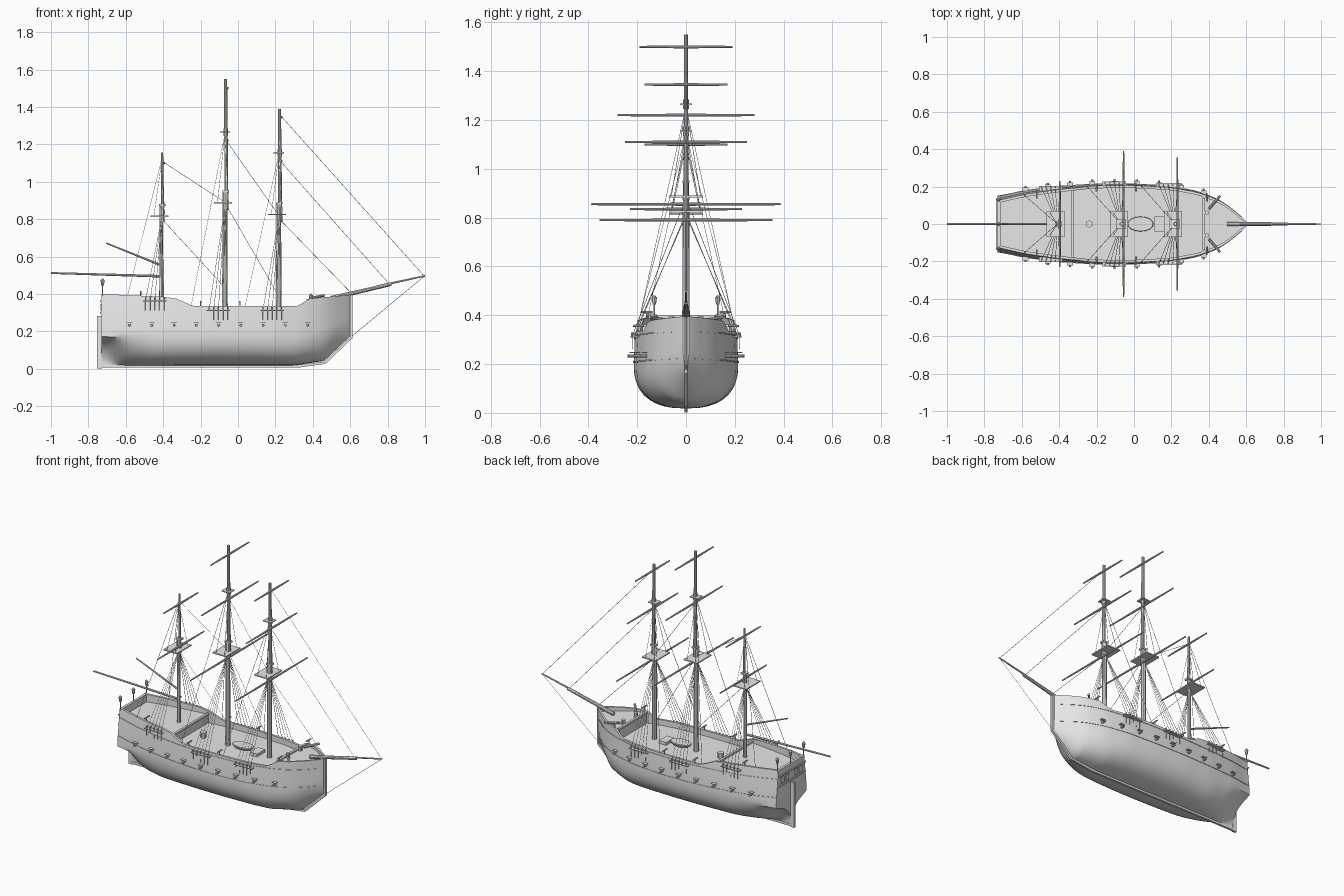
import bpy, bmesh, math
from mathutils import Vector

if "Cube" in bpy.data.objects:
    bpy.data.objects.remove(bpy.data.objects["Cube"])

GREY = (0.8, 0.8, 0.8, 1)
mat = bpy.data.materials.new("pale_grey")
mat.use_nodes = True
mat.diffuse_color = GREY
mat.node_tree.nodes["Principled BSDF"].inputs["Base Color"].default_value = GREY


def finish(name, bm, smooth=False):
    bmesh.ops.recalc_face_normals(bm, faces=bm.faces)
    me = bpy.data.meshes.new(name)
    bm.to_mesh(me)
    bm.free()
    me.materials.append(mat)
    ob = bpy.data.objects.new(name, me)
    bpy.context.collection.objects.link(ob)
    if smooth:
        bpy.ops.object.select_all(action="DESELECT")
        ob.select_set(True)
        bpy.context.view_layer.objects.active = ob
        bpy.ops.object.shade_smooth_by_angle(angle=math.radians(35))
    return ob


def add_rod(bm, a, b, r1, r2=None, sides=8):
    a, b = Vector(a), Vector(b)
    d = b - a
    new = bmesh.ops.create_cone(bm, cap_ends=True, segments=sides, radius1=r1,
                                radius2=r1 if r2 is None else r2, depth=d.length)["verts"]
    rot = d.to_track_quat("Z", "Y")
    for v in new:
        v.co = rot @ v.co + (a + b) / 2


def rod(name, a, b, r1, r2=None, sides=10):
    bm = bmesh.new()
    add_rod(bm, a, b, r1, r2, sides)
    return finish(name, bm, True)


def add_box(bm, c, s):
    for v in bmesh.ops.create_cube(bm, size=1)["verts"]:
        v.co = Vector((v.co[i] * s[i] + c[i] for i in range(3)))


def box(name, c, s):
    bm = bmesh.new()
    add_box(bm, c, s)
    return finish(name, bm)


def lerp(table, x):
    for (x0, a), (x1, b) in zip(table, table[1:]):
        if x <= x1:
            return a + (b - a) * max(0, (x - x0) / (x1 - x0))
    return table[-1][1]


def smooth(table, x):
    return sum(lerp(table, x + d) for d in (-0.03, 0, 0.03)) / 3


# Hull lines: half beam, keel line, rail line, bilge fullness, tumblehome
BEAM = [(-.73, .15), (-.6, .178), (-.4, .202), (-.2, .214), (0, .214), (.2, .202),
        (.35, .172), (.47, .122), (.56, .052), (.6, .012)]
KEEL = [(-.73, .018), (.3, .018), (.46, .042), (.6, .175)]
RAIL = [(-.73, .4), (-.4, .385), (-.33, .375), (-.24, .335), (.32, .335), (.38, .375), (.6, .395)]
FULL = [(-.73, .5), (-.66, .85), (-.58, 1.7), (-.45, 2.4), (.3, 2.5), (.6, 1.6)]
TUMBLE = [(-.73, .87), (-.2, .93), (.3, .95), (.5, 1)]
MID = .2


def half(x, z):
    w = BEAM[-1][1] if x > .595 else smooth(BEAM, x)
    mid = lerp([(-.73, .16), (-.5, MID), (.4, MID), (.6, .26)], x)
    if z < mid:
        zb = lerp(KEEL, x)
        p = smooth(FULL, x)
        t = min(1, max(0, (mid - z) / (mid - zb)))
        return max(.004, w * (1 - t ** p) ** (1 / p))
    return w * (1 + (lerp(TUMBLE, x) - 1) * ((z - mid) / .2) ** 1.3)


def deck_z(x):
    return .352 if x < -.33 else .365 if x > .37 else .3


# Hull with bulwarks and stepped decks
xs = sorted([-.73 + i * 1.33 / 56 for i in range(57)] + [-.3301, -.3299, .3699, .3701])
bm = bmesh.new()
rows = []
N = 22
for x in xs:
    zb, zt = lerp(KEEL, x), lerp(RAIL, x)
    zs = [zb + (zt - zb) * (i / N) ** 1.5 for i in range(N + 1)]
    prof = [(half(x, z), z) for z in zs]
    inner = max(.001, prof[-1][0] - .014)
    prof += [(inner, zt), (inner, deck_z(x)), (0, deck_z(x))]
    rows.append([[bm.verts.new((x, s * y, z)) for y, z in prof] for s in (1, -1)])
for r0, r1 in zip(rows, rows[1:]):
    for a, b in zip(r0, r1):
        for i in range(len(a) - 1):
            bm.faces.new((a[i], a[i + 1], b[i + 1], b[i]))
    bm.faces.new((r0[0][0], r1[0][0], r1[1][0], r0[1][0]))
for r in (rows[0], rows[-1]):
    for i in range(N):
        bm.faces.new((r[0][i], r[0][i + 1], r[1][i + 1], r[1][i]))
bmesh.ops.remove_doubles(bm, verts=bm.verts, dist=.00005)
finish("hull", bm, True)

# Wales: thin strakes following the sides
bm = bmesh.new()
for z, h in ((.205, .006), (.315, .006)):
    for s in (1, -1):
        prev = None
        for x in xs[:-1]:
            zz = z + .025 * (x / .7) ** 2
            cur = [bm.verts.new((x, s * (half(x, q) + o), q)) for q, o in
                   ((zz, 0), (zz, .003), (zz + h, .003), (zz + h, 0))]
            if prev:
                for i in range(3):
                    bm.faces.new((prev[i], prev[i + 1], cur[i + 1], cur[i]))
            prev = cur
finish("wales", bm)

# Keel, stem, rudder
bm = bmesh.new()
path = [(-.735, .02), (.31, .02), (.46, .038), (.6, .17), (.6, .4)]
outer = [(-.735, .006), (.32, .006), (.468, .026), (.612, .164), (.612, .4)]
for s in (1, -1):
    line = [bm.verts.new((x, s * .007, z)) for x, z in path + outer[::-1]]
    n = len(line)
    for i in range(4):
        bm.faces.new((line[i], line[i + 1], line[n - 2 - i], line[n - 1 - i]))
    side = line if s == 1 else None
    first = side or first
for i in range(n):
    j = (i + 1) % n
    bm.faces.new((first[i], first[j], line[j], line[i]))
finish("keel_and_stem", bm)
box("rudder", (-.741, 0, .142), (.026, .013, .28))

# Stern rail, transom windows and mouldings
box("stern_rail", (-.722, 0, .375), (.016, .26, .05))
for z in (.3, .36):
    box("transom_moulding", (-.733, 0, z), (.008, .27, .008))
bm = bmesh.new()
for i in range(-2, 3):
    if i:
        add_box(bm, (-.732, i * .045, .33), (.006, .03, .035))
finish("transom_windows", bm)

# Deck furniture
box("quarterdeck_beam", (-.33, 0, .357), (.014, .36, .012))
box("foredeck_beam", (.372, 0, .368), (.014, .28, .012))
box("main_hatch", (.135, 0, .308), (.05, .08, .02))
rod("capstan", (-.24, 0, .3), (-.24, 0, .335), .016, .02, 6)
bm = bmesh.new()
bmesh.ops.create_uvsphere(bm, u_segments=16, v_segments=10, radius=1)
for v in bm.verts:
    v.co = (.035 + v.co.x * .07, v.co.y * .04, .325 + min(v.co.z, .12) * .025)
finish("ship_boat", bm, True)

# Gun barrels with raised port lids
bm, lids = bmesh.new(), bmesh.new()
for i in range(9):
    x = -.58 + i * .119
    for s in (1, -1):
        y = half(x, .235)
        add_rod(bm, (x, s * (y - .03), .233), (x, s * (y + .027), .233), .008, .006)
        add_box(lids, (x, s * (y + .008), .247), (.03, .02, .003))
finish("guns", bm, True)
finish("gun_port_lids", lids)

# Swivel guns along the rails
bm = bmesh.new()
for x in (-.52, -.2, .01, .39):
    for s in (1, -1):
        z = lerp(RAIL, x)
        y = s * (half(x, z) - .007)
        add_rod(bm, (x, y, z), (x, y, z + .022), .003)
        add_rod(bm, (x, y - s * .025, z + .022), (x, y + s * .02, z + .022), .005, .004)
finish("swivel_guns", bm)

# Stern lanterns
for y in (-.13, 0, .13):
    bm = bmesh.new()
    add_rod(bm, (-.724, y, .39), (-.724, y, .445), .003)
    add_rod(bm, (-.724, y, .445), (-.724, y, .472), .007, .011)
    add_rod(bm, (-.724, y, .472), (-.724, y, .482), .011, .003)
    finish("stern_lantern", bm)

# Masts: x, foot, top platform z, cap z, head z, yards (z, half length), channel z
MASTS = {
    "mizzen": (-.41, .33, .815, None, 1.155, ((1.1, .17), (.835, .23)), .362),
    "main": (-.07, .29, .887, 1.265, 1.55, ((1.5, .19), (1.22, .28), (.855, .39)), .312),
    "fore": (.218, .29, .825, 1.155, 1.39, ((1.345, .17), (1.11, .25), (.79, .355)), .312),
}
ropes = bmesh.new()


def rope(a, b):
    add_rod(ropes, a, b, .0012, sides=4)


for name, (x, foot, top, cap, head, yards, cz) in MASTS.items():
    r = .012 if name == "mizzen" else .016
    rod(name + "_lower_mast", (x, 0, foot), (x, 0, top + .06), r, r * .8)
    rod(name + "_topmast", (x + .008, 0, top - .03), (x + .004, 0, head), r * .68, r * .5)
    box(name + "_top_platform", (x - .01, 0, top), (.095, .14, .007))
    box(name + "_mast_cap", (x + .004, 0, top + .06), (.035, .03, .01))
    if cap:
        box(name + "_crosstrees", (x, 0, cap), (.055, .05, .006))
        rod(name + "_topgallant_band", (x + .005, 0, cap - .02), (x + .005, 0, cap + .02), r * .8)
    for z, l in yards:
        for s in (1, -1):
            rod(name + "_yard", (x + .014, 0, z), (x + .014, s * l, z), .0065, .004)
    # channels, shrouds and backstays
    for s in (1, -1):
        cx = x - .035
        y = s * (half(cx, cz) + .008)
        box(name + "_channel", (cx, y, cz), (.125, .026, .005))
        for i in range(5):
            px = cx - .05 + i * .025
            rope((px, y + s * .006, cz), (x, s * .006, top - .02))
            rope((px, y + s * .004, cz - .05), (px, y + s * .006, cz))
            add_rod(ropes, (px, y + s * .006, cz), (px, y + s * .005, cz + .018), .004, sides=6)
        for i in (-1, 1):
            rope((x - .01 + i * .03, s * .06, top), (x, 0, (cap or head - .05) - .01))
        bx = x - .18
        rope((x, 0, (cap or 1.12) - .01), (bx, s * half(bx, lerp(RAIL, bx)), lerp(RAIL, bx)))

# Bowsprit, boom and gaff
rod("bowsprit", (.5, 0, .378), (.82, 0, .452), .012, .009)
rod("jib_boom", (.74, 0, .44), (1.0, 0, .497), .006, .004)
rod("boom", (-.42, 0, .495), (-1.0, 0, .512), .007, .005)
rod("gaff", (-.42, 0, .557), (-.705, 0, .672), .006, .004)
for s in (1, -1):
    rod("cathead", (.4, s * .08, .38), (.46, s * .15, .392), .007)
    rod("mooring_bitt", (.39, s * .06, .36), (.39, s * .06, .395), .012)

# Fore-and-aft stays, each from (x, z) to (x, z)
for x0, z0, x1, z1 in ((.222, 1.36, .995, .496), (.222, 1.115, .81, .452), (.222, .8, .6, .41),
                       (.995, .494, .61, .175), (-.066, 1.225, .218, .82), (-.066, .88, .2, .42),
                       (-.406, 1.11, -.07, .89), (-.406, .8, -.085, .45)):
    rope((x0, 0, z0), (x1, 0, z1))
finish("rigging", ropes)
